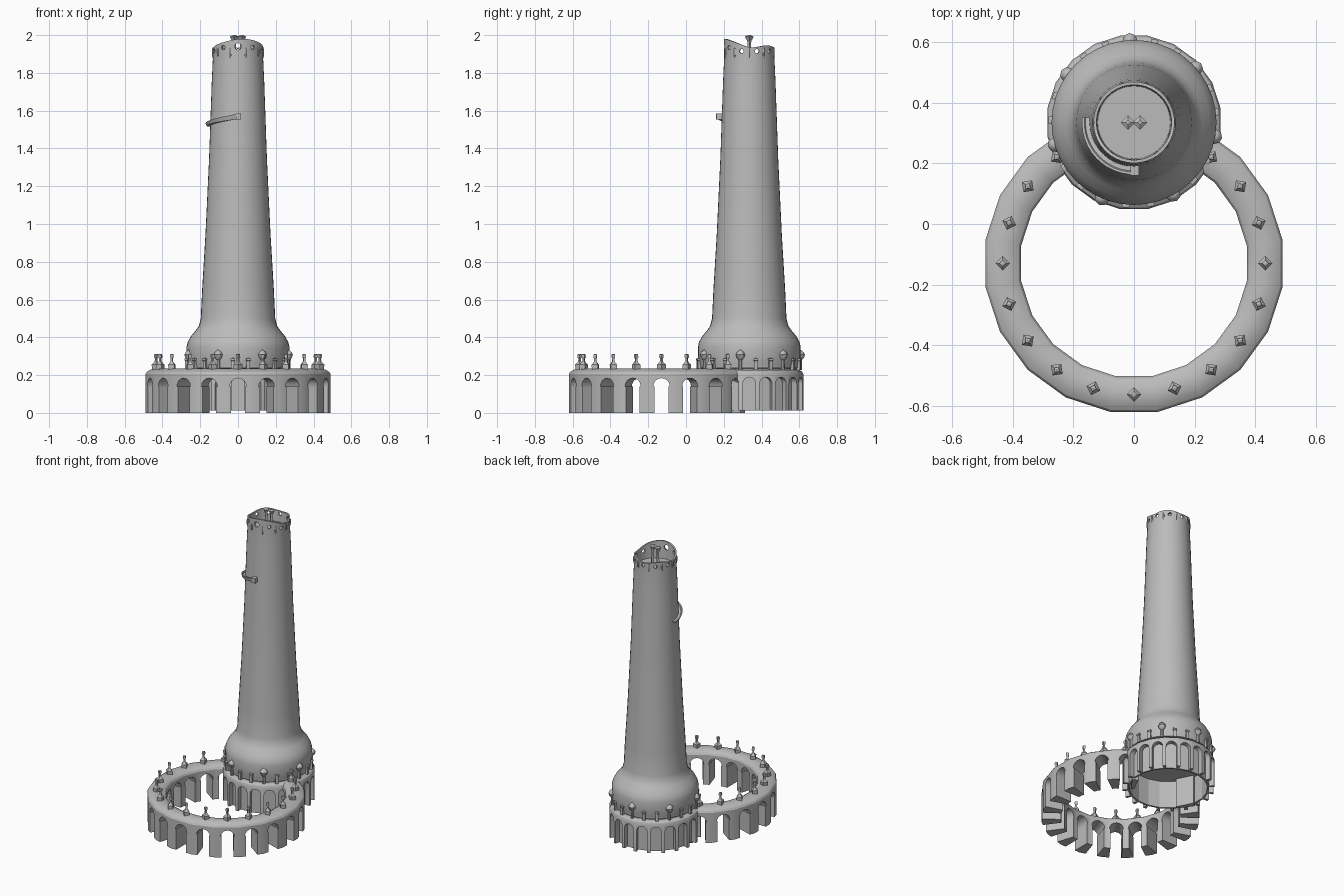
import bpy, bmesh
from math import sin, cos, tan, pi, radians
from mathutils import Matrix, Vector

cube = bpy.data.objects.get("Cube")
if cube:
    bpy.data.objects.remove(cube)

stone = bpy.data.materials.new("grey stone")
stone.use_nodes = True
GREY = (0.5, 0.5, 0.5, 1)
stone.diffuse_color = GREY
stone.node_tree.nodes["Principled BSDF"].inputs["Base Color"].default_value = GREY

TOWER = Vector((0, 0.335, 0))
RING = Vector((0, -0.13, 0))
STEP = radians(18)


def finish(bm, name, smooth=None):
    """Turn a bmesh into a named object."""
    bmesh.ops.remove_doubles(bm, verts=bm.verts, dist=0.0001)
    bmesh.ops.recalc_face_normals(bm, faces=bm.faces)
    mesh = bpy.data.meshes.new(name)
    bm.to_mesh(mesh)
    bm.free()
    mesh.materials.append(stone)
    obj = bpy.data.objects.new(name, mesh)
    bpy.context.collection.objects.link(obj)
    if smooth:
        smooth_object(obj, smooth)
    return obj


def smooth_object(obj, angle):
    bpy.ops.object.select_all(action="DESELECT")
    obj.select_set(True)
    bpy.context.view_layer.objects.active = obj
    bpy.ops.object.shade_smooth_by_angle(angle=radians(angle))


def lathe(bm, profile, n, matrix):
    """Revolve (radius, z) points; radius 0 makes a pole."""
    rows = []
    for r, z in profile:
        count = n if r else 1
        rows.append([bm.verts.new(matrix @ Vector((r * cos(2 * pi * i / n), r * sin(2 * pi * i / n), z)))
                     for i in range(count)])
    for a, b in zip(rows, rows[1:]):
        for i in range(n):
            quad = [a[i % len(a)], a[(i + 1) % len(a)], b[(i + 1) % len(b)], b[i % len(b)]]
            bm.faces.new(list(dict.fromkeys(quad)))


def around(centre, radius, angle, z=0):
    """Matrix at a polar position, with local x pointing outward."""
    return (Matrix.Translation(centre) @ Matrix.Rotation(angle, 4, "Z")
            @ Matrix.Translation((radius, 0, z)))


def arch_bay(bm, centre, angle, r_in, r_out, foot, spring, half, lip, cap, ends=()):
    """One wedge of an arcade: two walls, arch lining and a rounded cap."""
    m = Matrix.Translation(centre) @ Matrix.Rotation(angle, 4, "Z")
    top = cap[0][1]
    arch = [(-half, foot), (-half, spring)]
    arch += [(-(half + lip) * cos(t * pi / 8), spring + (half + lip) * sin(t * pi / 8)) for t in range(9)]
    arch += [(half, spring), (half, foot)]
    walls = []
    for r in (r_in, r_out):
        e = r * tan(STEP / 2)
        outline = [(-e, foot)] + arch + [(e, foot), (e, top), (-e, top)]
        walls.append([bm.verts.new(m @ Vector((r, u, z))) for u, z in outline])
        bm.faces.new(walls[-1])
    # lining and feet, leaving the shared sides open unless they are ends
    count = len(walls[0])
    for i in range(count - 3):
        bm.faces.new((walls[0][i], walls[0][i + 1], walls[1][i + 1], walls[1][i]))
    rows = [[bm.verts.new(m @ Vector((r, s * r * tan(STEP / 2), z))) for s in (-1, 1)] for r, z in cap]
    for a, b in zip(rows, rows[1:]):
        bm.faces.new((a[0], a[1], b[1], b[0]))
    for side in ends:
        k, c = (0, count - 1) if side < 0 else (count - 3, count - 2)
        col = 0 if side < 0 else 1
        bm.faces.new([walls[0][k], walls[1][k], walls[1][c]] + [row[col] for row in rows[1:-1]] + [walls[0][c]])


# Round arcade of open arches, its ends running into the tower
bm = bmesh.new()
ring_cap = [(0.49, 0.205), (0.483, 0.217), (0.465, 0.228), (0.431, 0.235),
            (0.397, 0.228), (0.379, 0.217), (0.372, 0.205)]
bays = [radians(54) - k * STEP for k in range(17)]
for k, a in enumerate(bays):
    ends = (1,) if k == 0 else (-1,) if k == 16 else ()
    arch_bay(bm, RING, a, 0.372, 0.49, 0, 0.14, 0.038, 0.006, ring_cap, ends)
finish(bm, "arcade_ring", 28)

# Square finials along the arcade
bm = bmesh.new()
finial = [(0, 0.225), (0.022, 0.225), (0.024, 0.255), (0.017, 0.262), (0.008, 0.272),
          (0.007, 0.288), (0.012, 0.294), (0.011, 0.31), (0, 0.313)]
for a in bays:
    lathe(bm, finial, 4, around(RING, 0.433, a))
finish(bm, "arcade_finials")

# Ribbed tower base with blind niches and a thin inner wall
bm = bmesh.new()
base_cap = [(0.286, 0.205), (0.28, 0.218), (0.268, 0.226), (0.25, 0.228), (0.25, 0.205)]
for k in range(20):
    arch_bay(bm, TOWER, k * STEP, 0.25, 0.286, 0.012, 0.155, 0.034, 0, base_cap)
finish(bm, "tower_base", 25)
bm = bmesh.new()
inner_wall = [(0.256, 0.012), (0.256, 0.21), (0.244, 0.21), (0.244, 0.012), (0.256, 0.012)]
lathe(bm, inner_wall, 20, around(TOWER, 0, STEP / 2))
finish(bm, "base_inner_wall")

# Tapering shaft with swollen foot and a hollow top
shaft = [(0, 0.2), (0.25, 0.2), (0.25, 0.235), (0.266, 0.238), (0.266, 0.25), (0.27, 0.262),
         (0.272, 0.35), (0.266, 0.375), (0.25, 0.405), (0.225, 0.435), (0.207, 0.46), (0.197, 0.5),
         (0.19, 0.65), (0.172, 0.95), (0.153, 1.35), (0.139, 1.75), (0.133, 1.88), (0.134, 1.945),
         (0.124, 1.945), (0.12, 1.86), (0, 1.86)]
bm = bmesh.new()
lathe(bm, shaft, 40, around(TOWER, 0, 0))
for v in bm.verts:
    if v.co.z > 1.94:
        d = (v.co - TOWER).xy.normalized()
        front = max(0, -d.y * 0.98 + d.x * 0.17)
        corner = (d.x * d.x - d.y * d.y) ** 2
        v.co.z += 0.036 * front ** 2 - 0.012 * corner * (1 - front)
tower = finish(bm, "tower_shaft")

# Round holes through the rim, the largest at the front
bm = bmesh.new()
for k in range(10):
    a = -pi / 2 + k * 2 * pi / 10
    size, z = (0.018, 1.94) if k == 0 else (0.012, 1.934 if k in (1, 9) else 1.915)
    turn = around(TOWER, 0.09, a, z) @ Matrix.Rotation(pi / 2, 4, "Y")
    lathe(bm, [(0, 0), (size, 0), (size, 0.08), (0, 0.08)], 10, turn)
cutter = finish(bm, "rim_hole_cutter")
cutter.hide_render = True
cut = tower.modifiers.new("rim_holes", "BOOLEAN")
cut.operation, cut.object, cut.solver = "DIFFERENCE", cutter, "EXACT"
bpy.context.view_layer.objects.active = tower
bpy.ops.object.modifier_apply(modifier=cut.name)
bpy.data.objects.remove(cutter)
smooth_object(tower, 32)

# Small corbels hanging below the rim
bm = bmesh.new()
for k in range(10):
    lathe(bm, [(0, 1.865), (0.007, 1.895), (0.008, 1.925), (0, 1.935)], 6,
          around(TOWER, 0.131, -pi / 2 + (k + 0.5) * 2 * pi / 10))
finish(bm, "rim_corbels", 40)

# Twin flared pillars in the open top
bm = bmesh.new()
pillar = [(0, 1.85), (0.013, 1.85), (0.009, 1.95), (0.011, 1.97), (0.024, 1.992), (0.008, 2), (0, 2)]
for s in (-1, 1):
    lathe(bm, pillar, 4, Matrix.Translation(TOWER + Vector((s * 0.02, 0, 0))))
finish(bm, "top_pillars")

# Band of posts around the foot, every third one carrying a bulb
post = [(0, 0.228), (0.013, 0.228), (0.013, 0.275), (0.017, 0.278), (0.017, 0.288), (0, 0.29)]
bulb = [(0, 0.228), (0.01, 0.228), (0.009, 0.28), (0.02, 0.292), (0.025, 0.308), (0.018, 0.322), (0, 0.336)]
posts, bulbs = bmesh.new(), bmesh.new()
for k in range(21):
    m = around(TOWER, 0.27, radians(-10) + k * 2 * pi / 21)
    if k % 3:
        lathe(posts, post, 4, m @ Matrix.Rotation(pi / 4, 4, "Z"))
    else:
        lathe(bulbs, bulb, 8, m)
finish(posts, "band_posts")
finish(bulbs, "band_bulbs", 35)

# Short rising ledge wrapped around the upper shaft
bm = bmesh.new()
previous = None
for i in range(13):
    t = i / 12
    a = radians(174 + 98 * t)
    z = 1.515 + 0.042 * t
    tall = 0.014 + 0.014 * t
    section = [(0.135, z), (0.165, z), (0.172, z + tall), (0.164, z + tall),
               (0.16, z + tall * 0.6), (0.135, z + tall * 0.6)]
    loop = [bm.verts.new(TOWER + Vector((r * cos(a), r * sin(a), h))) for r, h in section]
    if previous:
        for j in range(6):
            bm.faces.new((previous[j], previous[j - 1], loop[j - 1], loop[j]))
    if i in (0, 12):
        bm.faces.new(loop)
    previous = loop
finish(bm, "shaft_ledge", 30)
bm = bmesh.new()
bmesh.ops.create_cube(bm, size=1, matrix=around(TOWER, 0.158, radians(271), 1.57)
                      @ Matrix.Diagonal((0.034, 0.028, 0.032, 1)))
finish(bm, "ledge_end_block")
